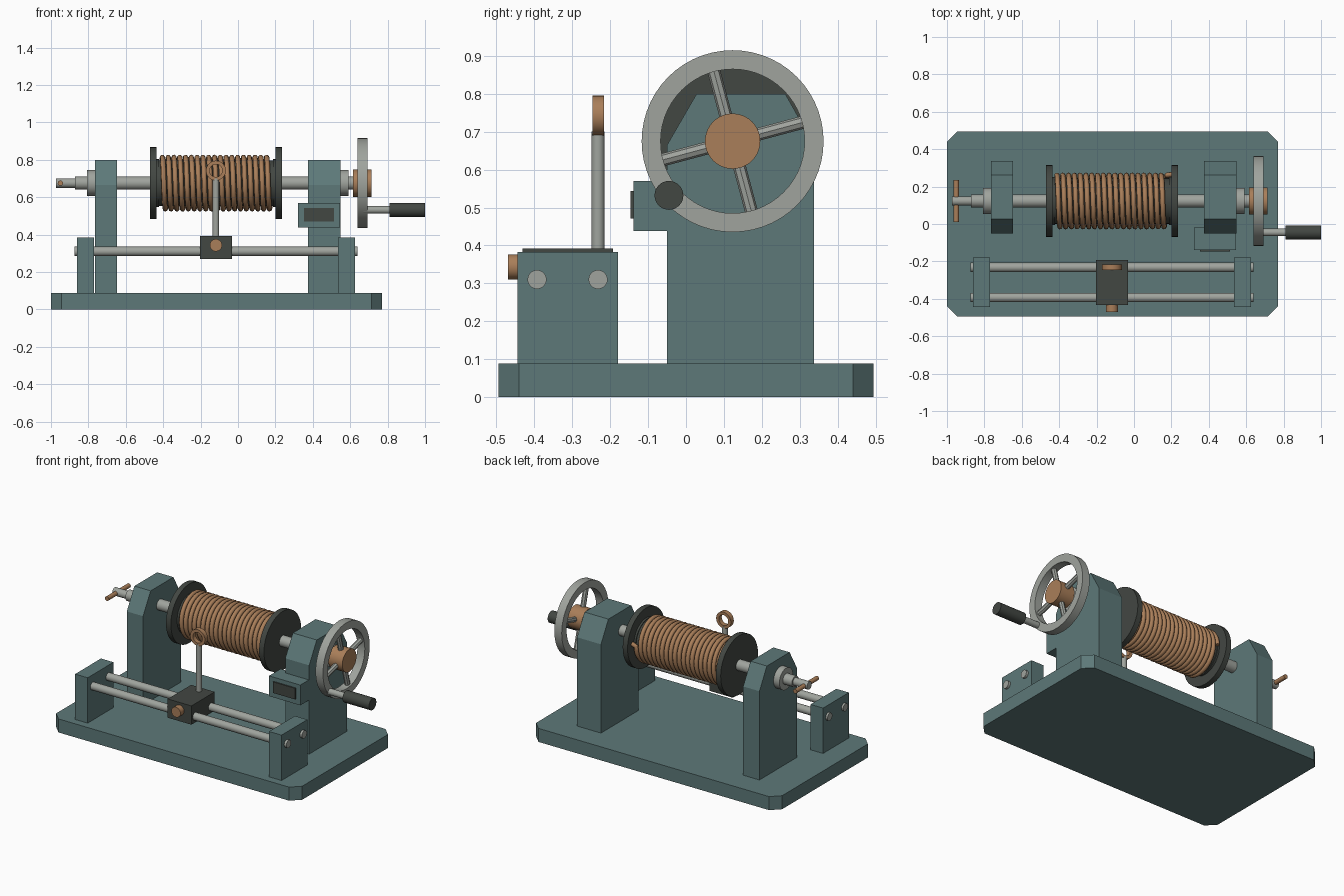
import bpy, bmesh, math
from mathutils import Vector

if "Cube" in bpy.data.objects:
    bpy.data.objects.remove(bpy.data.objects["Cube"])


def material(name, rgb):
    m = bpy.data.materials.new(name)
    m.diffuse_color = (*rgb, 1)
    m.use_nodes = True
    m.node_tree.nodes["Principled BSDF"].inputs["Base Color"].default_value = m.diffuse_color
    return m


TEAL = material("teal_paint", (0.11, 0.19, 0.19))
STEEL = material("steel", (0.35, 0.37, 0.34))
DARK = material("dark_iron", (0.055, 0.063, 0.055))
COPPER = material("copper", (0.40, 0.21, 0.10))
AY, AZ = 0.123, 0.675      # main axle position


def finish(bm, name, mat, smooth=False):
    bmesh.ops.recalc_face_normals(bm, faces=bm.faces)
    me = bpy.data.meshes.new(name)
    bm.to_mesh(me)
    bm.free()
    me.materials.append(mat)
    ob = bpy.data.objects.new(name, me)
    bpy.context.collection.objects.link(ob)
    if smooth:
        bpy.ops.object.select_all(action='DESELECT')
        ob.select_set(True)
        bpy.context.view_layer.objects.active = ob
        bpy.ops.object.shade_smooth_by_angle(angle=math.radians(35))
    return ob


def prism(name, pts, direction, mat):
    """Extrude a closed outline of 3D points."""
    bm = bmesh.new()
    f = bm.faces.new([bm.verts.new(p) for p in pts])
    r = bmesh.ops.extrude_face_region(bm, geom=[f])
    vs = [v for v in r["geom"] if isinstance(v, bmesh.types.BMVert)]
    bmesh.ops.translate(bm, verts=vs, vec=direction)
    return finish(bm, name, mat)


def box(name, x, y, z, mat):
    pts = [(x[0], y[0], z[0]), (x[1], y[0], z[0]), (x[1], y[1], z[0]), (x[0], y[1], z[0])]
    return prism(name, pts, (0, 0, z[1] - z[0]), mat)


def lathe(name, start, end, profile, mat, sides=40, closed=False):
    """Revolve (distance along axis, radius) points round the line start-end."""
    a, b = Vector(start), Vector(end)
    q = (b - a).to_track_quat('Z', 'Y')
    bm = bmesh.new()
    rings = [[bm.verts.new(a + q @ Vector((r * math.cos(t), r * math.sin(t), d)))
              for t in (2 * math.pi * i / sides for i in range(sides))] for d, r in profile]
    pairs = list(zip(rings, rings[1:]))
    if closed:
        pairs.append((rings[-1], rings[0]))
    else:
        bm.faces.new(rings[0])
        bm.faces.new(rings[-1])
    for p, n in pairs:
        for i in range(sides):
            j = (i + 1) % sides
            bm.faces.new((p[i], p[j], n[j], n[i]))
    return finish(bm, name, mat, sides > 8)


def rod(name, start, end, r, mat, sides=32):
    length = (Vector(end) - Vector(start)).length
    return lathe(name, start, end, [(0, r), (length, r)], mat, sides)


def axle_rod(name, x0, x1, r, mat):
    return rod(name, (x0, AY, AZ), (x1, AY, AZ), r, mat, 40)


def ring(name, start, end, outer, inner, mat, sides=48):
    w = (Vector(end) - Vector(start)).length
    return lathe(name, start, end, [(0, inner), (0, outer), (w, outer), (w, inner)], mat, sides, True)


# Base plate with clipped corners
c, x0, x1, y1 = 0.055, -1.0, 0.77, 0.495
prism("base_plate", [(x0 + c, -y1, 0), (x1 - c, -y1, 0), (x1, -y1 + c, 0), (x1, y1 - c, 0),
                     (x1 - c, y1, 0), (x0 + c, y1, 0), (x0, y1 - c, 0), (x0, -y1 + c, 0)],
      (0, 0, 0.088), TEAL)

# Axle uprights
outline = [(-0.05, 0.088), (0.338, 0.088), (0.338, 0.665), (0.262, 0.80), (0.028, 0.80), (-0.05, 0.665)]
for name, a, b in (("left_upright", -0.765, -0.648), ("right_upright", 0.375, 0.547)):
    prism(name, [(a, y, z) for y, z in outline], (b - a, 0, 0), TEAL)

# Axle, bearings and cross pin
axle_rod("axle", -0.872, 0.65, 0.035, STEEL)
axle_rod("axle_tip", -0.973, -0.872, 0.025, STEEL)
axle_rod("left_bearing", -0.807, -0.765, 0.07, STEEL)
axle_rod("right_bearing", 0.547, 0.59, 0.07, STEEL)
rod("cross_pin", (-0.95, AY + 0.113, AZ), (-0.95, AY - 0.113, AZ), 0.014, COPPER, 20)

# Spool: drum, flanges and shoulders
axle_rod("spool_drum", -0.45, 0.215, 0.122, DARK)
for side, a, b, s0, s1 in (("left", -0.47, -0.435, -0.435, -0.422), ("right", 0.2, 0.235, 0.187, 0.2)):
    axle_rod(side + "_flange", a, b, 0.192, DARK)
    axle_rod(side + "_shoulder", s0, s1, 0.128, DARK)

# Wound wire
turns, steps, rad = 19, 36, 0.138
cu = bpy.data.curves.new("wire_coil", 'CURVE')
cu.dimensions = '3D'
cu.bevel_depth = 0.014
cu.bevel_resolution = 2
cu.use_fill_caps = True
sp = cu.splines.new('POLY')
sp.points.add(turns * steps + 1)
for i in range(turns * steps + 1):
    t = 2 * math.pi * i / steps
    x = -0.412 + 0.588 * i / (turns * steps)
    sp.points[i].co = (x, AY + rad * math.cos(t), AZ + rad * math.sin(t), 1)
sp.points[-1].co = (0.205, AY + rad + 0.004, AZ + 0.012, 1)
cu.materials.append(COPPER)
coil = bpy.data.objects.new("wire_coil", cu)
bpy.context.collection.objects.link(coil)
bpy.ops.object.select_all(action='DESELECT')
coil.select_set(True)
bpy.context.view_layer.objects.active = coil
bpy.ops.object.convert(target='MESH')
bpy.ops.object.shade_smooth_by_angle(angle=math.radians(50))

# Handwheel
ring("wheel_rim", (0.64, AY, AZ), (0.693, AY, AZ), 0.24, 0.19, STEEL, 56)
axle_rod("wheel_hub", 0.615, 0.715, 0.073, COPPER)
for k in range(4):
    t = math.radians(15 + 90 * k)
    dy, dz = math.cos(t), math.sin(t)
    rod(f"wheel_spoke_{k + 1}", (0.667, AY + 0.05 * dy, AZ + 0.05 * dz),
        (0.667, AY + 0.2 * dy, AZ + 0.2 * dz), 0.017, STEEL, 8)

# Crank handle
hy, hz = -0.045, 0.532
rod("crank_pin", (0.67, hy, hz), (0.83, hy, hz), 0.02, STEEL)
rod("crank_grip", (0.81, hy, hz), (1.0, hy, hz), 0.038, DARK)

# Counter box
box("counter_box", (0.32, 0.545), (-0.138, -0.02), (0.438, 0.57), TEAL)
box("counter_window", (0.353, 0.513), (-0.146, -0.13), (0.471, 0.543), DARK)

# Guide rails and their end blocks
for name, a, b in (("left_rail_block", -0.86, -0.77), ("right_rail_block", 0.535, 0.625)):
    box(name, (a, b), (-0.445, -0.18), (0.088, 0.383), TEAL)
for name, y in (("front_rail", -0.393), ("back_rail", -0.232)):
    rod(name, (-0.873, y, 0.31), (0.64, y, 0.31), 0.025, STEEL)

# Sliding carriage with clamp knob, post and wire eye
cx = -0.118
box("carriage", (cx - 0.085, cx + 0.085), (-0.432, -0.192), (0.27, 0.392), DARK)
rod("clamp_knob", (cx, -0.42, 0.343), (cx, -0.47, 0.343), 0.033, COPPER)
rod("guide_post", (cx, -0.232, 0.38), (cx, -0.232, 0.70), 0.017, STEEL, 24)
ring("wire_eye", (cx, -0.247, 0.742), (cx, -0.217, 0.742), 0.053, 0.034, COPPER, 36)
